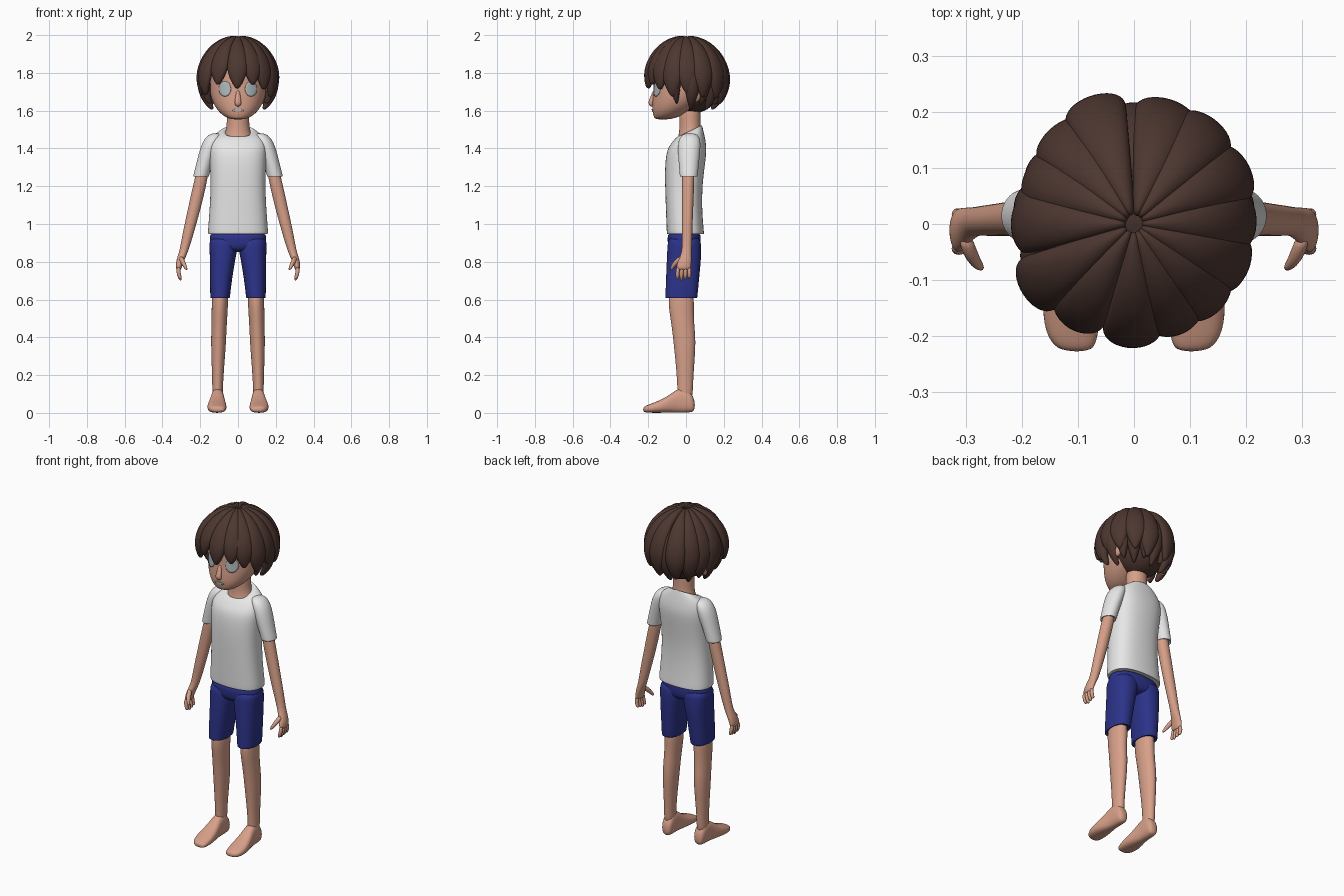
import bpy, bmesh, math
from mathutils import Vector

old = bpy.data.objects.get("Cube")
if old:
    bpy.data.objects.remove(old)


def material(name, rgb):
    m = bpy.data.materials.new(name)
    m.use_nodes = True
    m.diffuse_color = (*rgb, 1)
    m.node_tree.nodes["Principled BSDF"].inputs["Base Color"].default_value = (*rgb, 1)
    return m


SKIN = material("skin", (0.68, 0.35, 0.25))
WHITE = material("white cloth", (0.8, 0.8, 0.8))
BLUE = material("navy cloth", (0.025, 0.033, 0.25))
HAIR = material("brown hair", (0.075, 0.038, 0.03))
EYE = material("pale grey", (0.45, 0.5, 0.51))


def finish(name, bm, mat, levels=2):
    bmesh.ops.recalc_face_normals(bm, faces=bm.faces)
    for f in bm.faces:
        f.smooth = True
    me = bpy.data.meshes.new(name)
    bm.to_mesh(me)
    bm.free()
    me.materials.append(mat)
    ob = bpy.data.objects.new(name, me)
    bpy.context.collection.objects.link(ob)
    if levels:
        sub = ob.modifiers.new("smooth", 'SUBSURF')
        sub.levels = sub.render_levels = levels
    return ob


def loft(name, rings, mat, levels=2):
    """Skin closed rings of points and cap both ends."""
    bm = bmesh.new()
    rows = [[bm.verts.new(p) for p in ring] for ring in rings]
    n = len(rows[0])
    for a, b in zip(rows, rows[1:]):
        for i in range(n):
            j = (i + 1) % n
            bm.faces.new((a[i], a[j], b[j], b[i]))
    bm.faces.new(rows[0])
    bm.faces.new(rows[-1])
    return finish(name, bm, mat, levels)


def oval(power=1.0, n=16):
    for i in range(n):
        t = math.tau * i / n
        c, s = math.cos(t), math.sin(t)
        yield math.copysign(abs(c) ** power, c), math.copysign(abs(s) ** power, s)


def level(side, x, front, back, z, rx, tilt=0, power=0.85):
    """Horizontal ring, optionally sloping up towards the back."""
    cy, ry = (front + back) / 2, (back - front) / 2
    return [(side * (x + rx * c), cy + ry * s, z + tilt * ry * s) for c, s in oval(power)]


def upright(side, y, x, low, high, rx):
    """Ring facing forwards."""
    cz, rz = (low + high) / 2, (high - low) / 2
    return [(side * (x + rx * c), y, cz + rz * s) for c, s in oval(0.8)]


def tube(name, path, widths, depths, across, mat, levels=2, n=8):
    pts = [Vector(p) for p in path]
    rings = []
    for i, p in enumerate(pts):
        tangent = (pts[min(i + 1, len(pts) - 1)] - pts[max(i - 1, 0)]).normalized()
        out = tangent.cross(across).normalized()
        rings.append([p + across * widths[i] * c + out * depths[i] * s for c, s in oval(1, n)])
    return loft(name, rings, mat, levels)


def ball(name, centre, size, mat):
    bm = bmesh.new()
    bmesh.ops.create_uvsphere(bm, u_segments=24, v_segments=16, radius=1)
    for v in bm.verts:
        v.co = Vector(centre) + Vector(a * b for a, b in zip(v.co, size))
    return finish(name, bm, mat, 0)


# Head and neck
head = loft("head", [level(1, 0, f, b, z, r, 0, 0.95) for f, b, z, r in [
    (-.16, -.09, 1.553, .03), (-.172, -.04, 1.565, .07), (-.18, .02, 1.595, .105),
    (-.182, .08, 1.63, .13), (-.178, .13, 1.68, .15), (-.174, .16, 1.74, .157),
    (-.178, .17, 1.80, .158), (-.165, .16, 1.87, .145), (-.11, .11, 1.93, .10),
    (-.04, .04, 1.955, .04)]], SKIN)
loft("neck", [level(1, 0, f, b, z, r, .3, 1) for f, b, z, r in [
    (-.06, .08, 1.40, .10), (-.05, .085, 1.455, .08), (-.036, .078, 1.50, .062),
    (-.036, .078, 1.56, .06), (-.04, .08, 1.65, .06)]], SKIN)
tube("nose", [(0, -.165, 1.71), (0, -.175, 1.675), (0, -.188, 1.64), (0, -.178, 1.622)],
     [.01, .014, .022, .014], [.01, .012, .018, .01], Vector((1, 0, 0)), SKIN)
for side, word in ((1, "left"), (-1, "right")):
    ball(word + "_ear", (side * .16, .05, 1.69), (.022, .032, .045), SKIN)

# Eyes and mouth as thin patches laid over the face
bpy.context.view_layer.update()
face = head.evaluated_get(bpy.context.evaluated_depsgraph_get())


def patch(name, x, z, rx, rz, mat):
    bm = bmesh.new()
    rows = []
    for k in (1, .75, .5, .25):
        row = []
        for c, s in oval(1, 20):
            px, pz = x + rx * k * c, z + rz * k * s
            hit, where, normal, index = face.ray_cast(Vector((px, -1, pz)), Vector((0, 1, 0)))
            row.append(bm.verts.new((px, (where.y if hit else -.15) - .004, pz)))
        rows.append(row)
    for a, b in zip(rows, rows[1:]):
        for i in range(20):
            j = (i + 1) % 20
            bm.faces.new((a[i], a[j], b[j], b[i]))
    bm.faces.new(rows[-1])
    ob = finish(name, bm, mat, 0)
    ob.modifiers.new("plate", 'SOLIDIFY').thickness = .005


patch("left_eye", .07, 1.715, .032, .04, EYE)
patch("right_eye", -.07, 1.715, .032, .04, EYE)
patch("mouth", 0, 1.602, .03, .007, EYE)

# Hair: a cap under overlapping locks that fan out from the crown
ball("hair_cap", (0, .035, 1.775), (.163, .165, .19), HAIR)


def lock(name, azimuth, tip, radius, half, height=.232):
    az = math.radians(azimuth)
    out = Vector((math.cos(az), math.sin(az), 0))
    across = Vector((-out.y, out.x, 0))
    end = math.acos((tip - 1.75) / height)
    path, widths, depths = [], [], []
    steps = 9
    for i in range(steps + 1):
        k = i / steps
        a = .06 + (end - .06) * k
        taper = 1 if k < .7 else 1 - .85 * ((k - .7) / .3) ** 1.6
        path.append(out * radius * math.sin(a) + Vector((0, 0, 1.75 + height * math.cos(a))))
        widths.append((half * math.sin(a) + .004) * taper)
        depths.append((.018 + .015 * math.sin(a)) * (.3 + .7 * taper))
    tube(name, path, widths, depths, across, HAIR)


TOP = [(109, 1.64, .215), (74, 1.63, .205), (52, 1.66, .21), (27, 1.67, .205),
       (2, 1.69, .195), (-22, 1.67, .195), (-45, 1.71, .195), (-66, 1.735, .195),
       (-91, 1.715, .20), (-122, 1.735, .20), (-148, 1.68, .21), (180, 1.68, .195),
       (153, 1.67, .19), (131, 1.65, .2)]
for i, (azimuth, tip, radius) in enumerate(TOP):
    lock(f"top_lock_{i + 1}", azimuth, tip, radius, .06)
for i in range(9):
    lock(f"under_lock_{i + 1}", 10 + 20 * i, 1.605 + .025 * (i % 2), .19, .042, .205)
for side, azimuth in (("left", -18), ("right", 198)):
    lock(side + "_side_lock", azimuth, 1.635, .185, .03, .205)

# Shirt body with a folded hem and a scooped neckline
loft("shirt_body", [level(1, 0, f, b, z, r, t, .8) for f, b, z, r, t in [
    (-.09, .085, .955, .145, 0), (-.102, .097, .943, .161, 0), (-.104, .097, .955, .163, 0),
    (-.107, .088, 1.05, .155, 0), (-.112, .086, 1.18, .147, 0), (-.114, .1, 1.30, .15, 0),
    (-.105, .112, 1.39, .158, 0), (-.08, .105, 1.435, .152, .1), (-.062, .095, 1.468, .132, .25),
    (-.05, .088, 1.488, .095, .42), (-.044, .084, 1.496, .076, .5),
    (-.036, .078, 1.48, .066, .5)]], WHITE)

# Shorts seat
loft("shorts_seat", [level(1, 0, f, b, z, r) for f, b, z, r in [
    (-.07, .05, .85, .10), (-.098, .08, .875, .148), (-.1, .08, .93, .154),
    (-.095, .078, .96, .15)]], BLUE)

for side, word in ((1, "left"), (-1, "right")):
    # Sleeve
    loft(word + "_sleeve", [level(side, x, f, b, z, r, 0, 1) for x, f, b, z, r in [
        (.196, -.02, .05, 1.262, .03), (.196, -.033, .062, 1.246, .042),
        (.195, -.034, .063, 1.256, .043), (.175, -.04, .07, 1.33, .044),
        (.152, -.045, .078, 1.40, .05), (.135, -.04, .078, 1.45, .046),
        (.115, -.015, .055, 1.482, .03)]], WHITE)

    # Arm, palm, fingers and thumb
    loft(word + "_arm", [level(side, x, f, b, z, r, 0, 1) for x, f, b, z, r in [
        (.18, -.02, .045, 1.32, .03), (.197, -.023, .045, 1.23, .036),
        (.234, -.022, .038, 1.07, .034), (.264, -.022, .034, .95, .03),
        (.285, -.02, .03, .86, .024), (.303, -.038, .03, .815, .022),
        (.313, -.052, .028, .78, .018), (.314, -.05, .025, .755, .013)]], SKIN)
    for i in range(4):
        y = -.045 + .021 * i
        low = .70 + .007 * abs(i - 1)
        tube(f"{word}_finger_{i + 1}", [(side * .314, y * .9, .775), (side * .316, y, .745),
             (side * .309, y, .72), (side * .302, y, low)], [.011, .0115, .011, .007],
             [.011, .012, .011, .007], Vector((0, 1, 0)), SKIN, 1)
    tube(word + "_thumb", [(side * .302, -.02, .825), (side * .293, -.05, .80),
         (side * .282, -.07, .778), (side * .271, -.08, .755)], [.014, .015, .012, .007],
         [.014, .015, .012, .007], Vector((1, 0, 0)), SKIN, 1)

    # Shorts leg with a folded cuff
    loft(word + "_shorts_leg", [level(side, x, f, b, z, r) for x, f, b, z, r in [
        (.095, -.095, .045, .618, .042), (.095, -.11, .06, .603, .052),
        (.095, -.111, .062, .613, .053), (.089, -.107, .072, .72, .06),
        (.081, -.103, .082, .82, .069), (.076, -.1, .082, .88, .077),
        (.075, -.095, .078, .94, .077)]], BLUE)

    # Leg and bare foot
    loft(word + "_leg", [level(side, x, f, b, z, r, 0, 1) for x, f, b, z, r in [
        (.095, -.095, .045, .66, .044), (.096, -.094, .042, .56, .044),
        (.1, -.078, .044, .47, .041), (.103, -.068, .054, .38, .041),
        (.106, -.054, .044, .25, .034), (.108, -.046, .037, .14, .028),
        (.108, -.046, .036, .06, .03)]], SKIN)
    loft(word + "_foot", [upright(side, *ring) for ring in [
        (-.228, .102, .006, .03, .028), (-.205, .11, 0, .042, .046), (-.15, .112, 0, .062, .054),
        (-.09, .11, 0, .092, .044), (-.04, .108, 0, .135, .034), (.015, .107, 0, .13, .035),
        (.048, .106, .008, .07, .026)]], SKIN)
